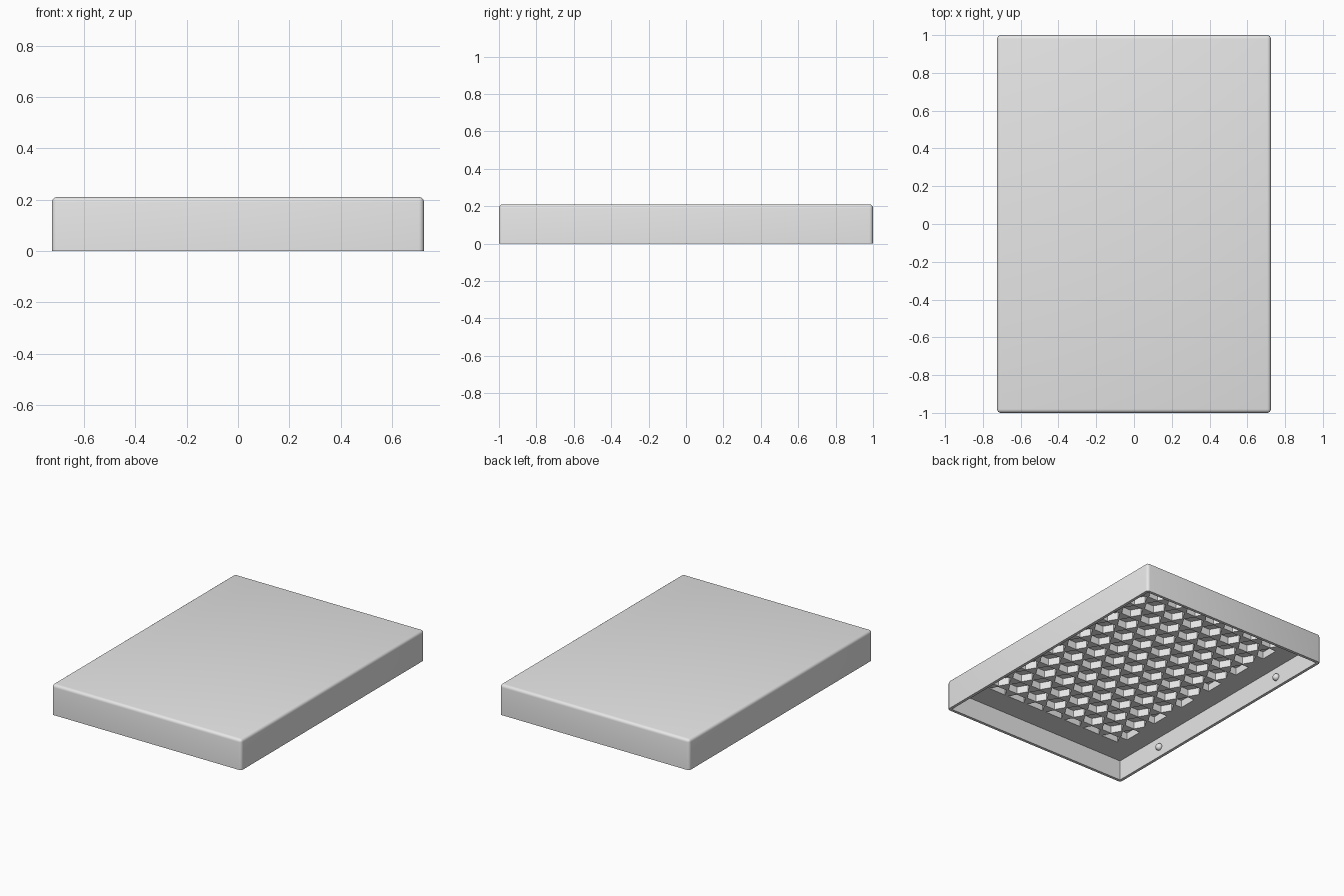
import bpy, bmesh, math
from mathutils import Matrix, Vector

cube = bpy.data.objects.get("Cube")
if cube:
    bpy.data.objects.remove(cube, do_unlink=True)

# Overall sizes
W, L, H = 1.45, 2.0, 0.21
WALL, FLOOR, POCKET_TOP = 0.02, 0.14, 0.19
FIELD_X, FIELD_Y = 1.13, 1.61
PITCH, CELL = 0.157, 0.126

grey = bpy.data.materials.new("plain grey")
grey.use_nodes = True
grey.diffuse_color = (0.8, 0.8, 0.8, 1)
shader = next(n for n in grey.node_tree.nodes if n.type == "BSDF_PRINCIPLED")
shader.inputs["Base Color"].default_value = grey.diffuse_color


def finish(name, bm):
    bmesh.ops.recalc_face_normals(bm, faces=bm.faces)
    mesh = bpy.data.meshes.new(name)
    bm.to_mesh(mesh)
    bm.free()
    mesh.materials.append(grey)
    obj = bpy.data.objects.new(name, mesh)
    bpy.context.collection.objects.link(obj)
    return obj


def box(name, sx, sy, z0, z1, radius=0):
    bm = bmesh.new()
    bmesh.ops.create_cube(bm, size=1, matrix=Matrix.Translation((0, 0, (z0 + z1) / 2))
                          @ Matrix.Diagonal((sx, sy, z1 - z0, 1)))
    if radius:
        # Round every edge except those around the open rim
        edges = [e for e in bm.edges if max(v.co.z for v in e.verts) > z0 + 0.001]
        bmesh.ops.bevel(bm, geom=edges, offset=radius, segments=4, profile=0.5, affect="EDGES")
    return finish(name, bm)


def combine(obj, cutter, operation):
    mod = obj.modifiers.new("cut", "BOOLEAN")
    mod.operation, mod.solver, mod.object = operation, "EXACT", cutter
    bpy.context.view_layer.objects.active = obj
    bpy.ops.object.modifier_apply(modifier=mod.name)
    bpy.data.objects.remove(cutter, do_unlink=True)


# Honeycomb pockets, trimmed to a rectangular field
bm = bmesh.new()
row_step = PITCH * math.sqrt(3) / 2
for j in range(-6, 7):
    for i in range(-5, 6):
        x, y = (i + 0.5 * (j % 2)) * PITCH, j * row_step
        if abs(x) - CELL / 2 > FIELD_X / 2 - 0.005:
            continue
        bmesh.ops.create_cone(
            bm, cap_ends=True, segments=6, radius1=CELL / math.sqrt(3),
            radius2=CELL / math.sqrt(3), depth=POCKET_TOP - FLOOR + 0.02,
            matrix=Matrix.Translation((x, y, (POCKET_TOP + FLOOR - 0.02) / 2)))
# Turn the cells so that their flats face sideways
probe = [v.co.y for v in bm.verts][:6]
if max(probe) - min(probe) < CELL * 1.05:
    for k in range(0, len(bm.verts), 12):
        bm.verts.ensure_lookup_table()
        cell = [bm.verts[n] for n in range(k, k + 12)]
        mid = sum((v.co for v in cell), Vector()) / len(cell)
        bmesh.ops.rotate(bm, verts=cell, cent=mid, matrix=Matrix.Rotation(math.pi / 6, 3, "Z"))
pockets = finish("pocket_cutter", bm)
combine(pockets, box("field_trim", FIELD_X, FIELD_Y, FLOOR - 0.1, H + 0.1), "INTERSECT")

# Lid: rounded block, hollowed from below, with the honeycomb cut into its underside
lid = box("honeycomb_lid", W, L, 0, H, radius=0.02)
combine(lid, box("hollow_cutter", W - 2 * WALL, L - 2 * WALL, -0.1, FLOOR), "DIFFERENCE")
combine(lid, pockets, "DIFFERENCE")

# Snap bumps on the inside of the long walls
bumps = [lid]
for side, label in ((1, "left"), (-1, "right")):
    for end, place in ((1, "back"), (-1, "front")):
        bm = bmesh.new()
        bmesh.ops.create_uvsphere(
            bm, u_segments=20, v_segments=12, radius=0.024,
            matrix=Matrix.Translation((side * (W / 2 - 0.0235), end * 0.585, 0.068)))
        bumps.append(finish(f"snap_bump_{label}_{place}", bm))

# Smooth rounds, crisp edges
bpy.ops.object.select_all(action="DESELECT")
for obj in bumps:
    obj.select_set(True)
bpy.context.view_layer.objects.active = lid
bpy.ops.object.shade_smooth_by_angle(angle=math.radians(35))
